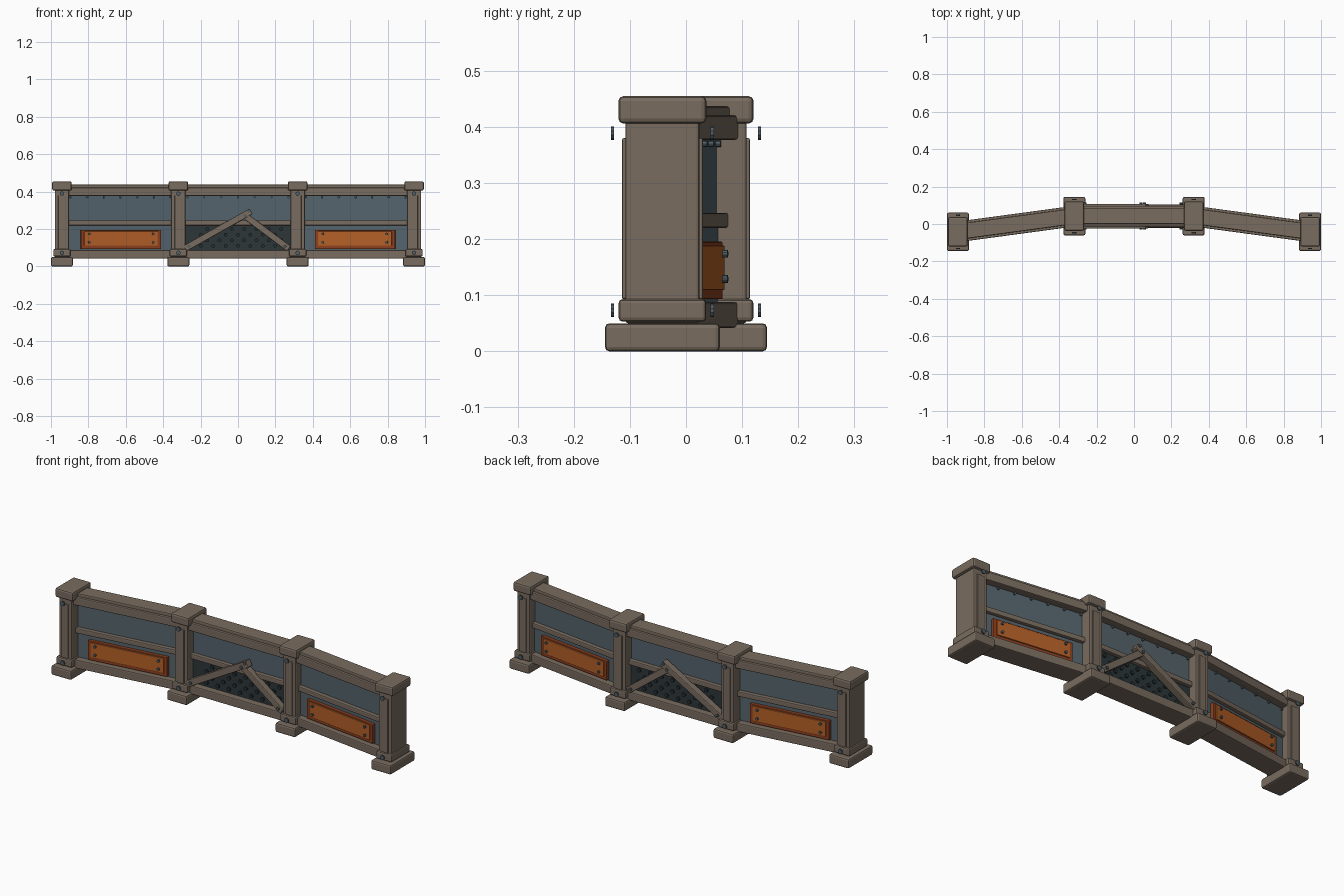
import bpy, bmesh, math
from mathutils import Matrix, Vector

cube = bpy.data.objects.get("Cube")
if cube:
    bpy.data.objects.remove(cube, do_unlink=True)


def material(name, rgb):
    m = bpy.data.materials.new(name)
    m.use_nodes = True
    m.diffuse_color = (*rgb, 1)
    m.node_tree.nodes["Principled BSDF"].inputs["Base Color"].default_value = (*rgb, 1)
    return m


STONE = material("warm grey frame", (0.19, 0.15, 0.115))
PANEL = material("blue grey panel", (0.09, 0.127, 0.15))
DARK = material("dark grille panel", (0.026, 0.037, 0.04))
STUD = material("dark stud", (0.02, 0.03, 0.037))
STEEL = material("steel bolt", (0.08, 0.115, 0.14))
ORANGE = material("orange plate", (0.45, 0.115, 0.02))
RUST = material("rust red backing", (0.26, 0.05, 0.014))


def finish(name, bm, mat, matrix, bevel=0):
    mesh = bpy.data.meshes.new(name)
    bm.to_mesh(mesh)
    bm.free()
    mesh.materials.append(mat)
    ob = bpy.data.objects.new(name, mesh)
    bpy.context.collection.objects.link(ob)
    ob.matrix_world = matrix
    if bevel:
        mod = ob.modifiers.new("soft edges", 'BEVEL')
        mod.width = bevel
        mod.segments = 2
    return ob


def box(name, size, loc, mat, frame=Matrix(), bevel=0.005):
    bm = bmesh.new()
    bmesh.ops.create_cube(bm, size=1)
    bmesh.ops.scale(bm, vec=size, verts=bm.verts)
    return finish(name, bm, mat, frame @ Matrix.Translation(loc), bevel)


def studs(name, points, radius, depth, mat, frame=Matrix(), sides=10):
    """Short cylinders along y, all in one object."""
    bm = bmesh.new()
    turn = Matrix.Rotation(math.pi / 2, 4, 'X')
    for p in points:
        bmesh.ops.create_cone(bm, cap_ends=True, segments=sides, radius1=radius,
                              radius2=radius, depth=depth,
                              matrix=Matrix.Translation(p) @ turn)
    return finish(name, bm, mat, frame)


def span(z0, z1):
    return z1 - z0, (z0 + z1) / 2


# Posts: footing, plinth, column, face strips, cap and bolts
def post(name, x, y):
    f = Matrix.Translation((x, y, 0))
    for part, w, d, z0, z1, b in (("footing", 0.117, 0.205, 0, 0.05, 0.008),
                                  ("plinth", 0.092, 0.156, 0.053, 0.093, 0.007),
                                  ("column", 0.076, 0.132, 0.05, 0.41, 0.005),
                                  ("face_strip", 0.04, 0.144, 0.093, 0.38, 0.003),
                                  ("cap", 0.105, 0.157, 0.406, 0.455, 0.009)):
        h, zc = span(z0, z1)
        box(name + "_" + part, (w, d, h), (0, 0, zc), STONE, f, b)
    studs(name + "_bolts", [(0, s * 0.089, z) for s in (-1, 1) for z in (0.073, 0.389)],
          0.012, 0.006, STEEL, f)


OUT, MID, DY = 0.9415, 0.319, 0.042
for side, s in (("right", -1), ("left", 1)):
    post(side + "_outer_post", s * OUT, -DY)
    post(side + "_inner_post", s * MID, DY)


# Bays: rails and wall panels, shared by all three
def bay(name, a, b, lower_mat):
    a, b = Vector(a), Vector(b)
    d = b - a
    f = Matrix.Translation((a + b) / 2) @ Matrix.Rotation(math.atan2(d.y, d.x), 4, 'Z')
    n = d.length
    for part, w, z0, z1, mat in (("bottom_rail", 0.11, 0.042, 0.088, STONE),
                                 ("mid_rail", 0.076, 0.22, 0.247, STONE),
                                 ("top_rail", 0.11, 0.377, 0.421, STONE),
                                 ("top_strip", 0.084, 0.415, 0.437, STONE),
                                 ("upper_panel", 0.034, 0.235, 0.385, PANEL),
                                 ("lower_panel", 0.04, 0.08, 0.23, lower_mat)):
        h, zc = span(z0, z1)
        box(name + "_" + part, (n, w, h), (0, 0, zc), mat, f,
            0.005 if mat is STONE else 0)
    studs(name + "_rivets", [(i * 0.09, s * 0.02, 0.37)
                             for i in range(-3, 4) for s in (-1, 1)],
          0.006, 0.012, STEEL, f, 8)
    return f


# Side bays carry the bolted orange plates on both faces
for side, s in (("right", -1), ("left", 1)):
    f = bay(side + "_bay", (s * OUT, -DY, 0), (s * MID, DY, 0), PANEL)
    box(side + "_plate_backing", (0.432, 0.074, 0.103), (0, 0, 0.1445), RUST, f, 0.003)
    box(side + "_orange_plate", (0.398, 0.086, 0.08), (0, 0, 0.149), ORANGE, f, 0.003)
    studs(side + "_plate_bolts", [(x, y, z) for x in (-0.172, 0.172)
                                  for y in (-0.046, 0.046) for z in (0.129, 0.174)],
          0.007, 0.012, STEEL, f)

# Central bay: studded grille
f = bay("central_bay", (-MID, DY, 0), (MID, DY, 0), DARK)
studs("grille_studs", [((i + 0.5 * (r % 2)) * 0.066, s * 0.022, 0.11 + r * 0.03)
                       for r in range(4) for i in range(-3, 4) for s in (-1, 1)],
      0.01, 0.014, STUD, f)


# Crossed diagonal braces on both faces
def brace(name, x0, z0, x1, z1, inner, outer, s):
    dx, dz = x1 - x0, z1 - z0
    m = (f @ Matrix.Translation(((x0 + x1) / 2, s * (inner + outer) / 2, (z0 + z1) / 2))
         @ Matrix.Rotation(-math.atan2(dz, dx), 4, 'Y'))
    box(name, (math.hypot(dx, dz), outer - inner, 0.034), (0, 0, 0), STONE, m, 0.004)


for face, s in (("front", -1), ("back", 1)):
    brace(face + "_long_brace", -0.285, 0.095, 0.07, 0.295, 0.03, 0.066, s)
    brace(face + "_short_brace", 0.272, 0.095, 0.032, 0.275, 0.028, 0.063, s)
    studs(face + "_brace_bolts", [(x, s * 0.067, z) for x, z in
                                  ((0.057, 0.297), (0.037, 0.271),
                                   (-0.262, 0.108), (0.252, 0.108))],
          0.008, 0.01, STEEL, f)
